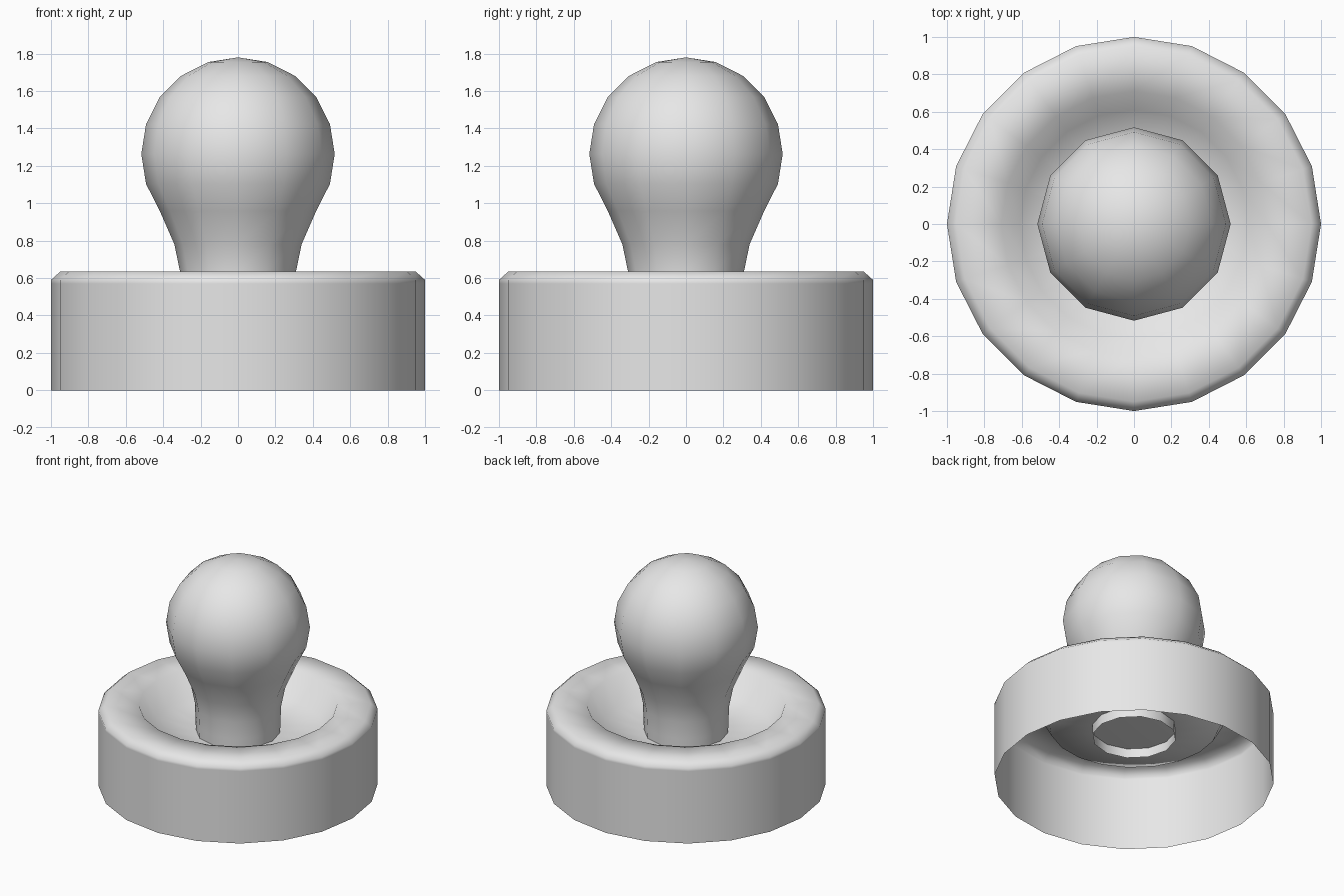
import bpy
import bmesh
from math import cos, sin, pi, radians

if "Cube" in bpy.data.objects:
    bpy.data.objects.remove(bpy.data.objects["Cube"], do_unlink=True)

grey = bpy.data.materials.new("light_grey")
grey.use_nodes = True
grey.diffuse_color = (0.8, 0.8, 0.8, 1)
grey.node_tree.nodes["Principled BSDF"].inputs["Base Color"].default_value = (0.8, 0.8, 0.8, 1)


def lathe(name, profile, sides):
    """Spin a bottom-to-top (radius, height) profile around z; radius 0 is a pole."""
    bm = bmesh.new()
    rings = []
    for r, z in profile:
        if r == 0:
            rings.append([bm.verts.new((0, 0, z))] * sides)
        else:
            rings.append([bm.verts.new((r * cos(2 * pi * i / sides), r * sin(2 * pi * i / sides), z))
                          for i in range(sides)])
    for low, high in zip(rings, rings[1:]):
        for i in range(sides):
            j = (i + 1) % sides
            corners = [low[i], low[j], high[j], high[i]]
            bm.faces.new(list(dict.fromkeys(corners)))
    for face in bm.faces:
        face.smooth = True
    mesh = bpy.data.meshes.new(name)
    bm.to_mesh(mesh)
    bm.free()
    mesh.materials.append(grey)
    obj = bpy.data.objects.new(name, mesh)
    bpy.context.collection.objects.link(obj)
    return obj


# Hollow round base: open underneath, bevelled rim, sunken dish on top
lathe("base", [(1, 0), (1, 0.57), (1, 0.59), (0.95, 0.635), (0.71, 0.63),
               (0.61, 0.45), (0.3, 0.425), (0, 0.425)], 20)

# Handle: open neck that flares into a ball
ball_radius, ball_height = 0.517, 1.263
neck = [(0.3, 0.35), (0.305, 0.5), (0.31, 0.635), (0.34, 0.78)]
ball = [(ball_radius * cos(radians(a)), ball_height + ball_radius * sin(radians(a)))
        for a in range(-36, 90, 18)]
lathe("handle", neck + ball + [(0, ball_height + ball_radius)], 12)
